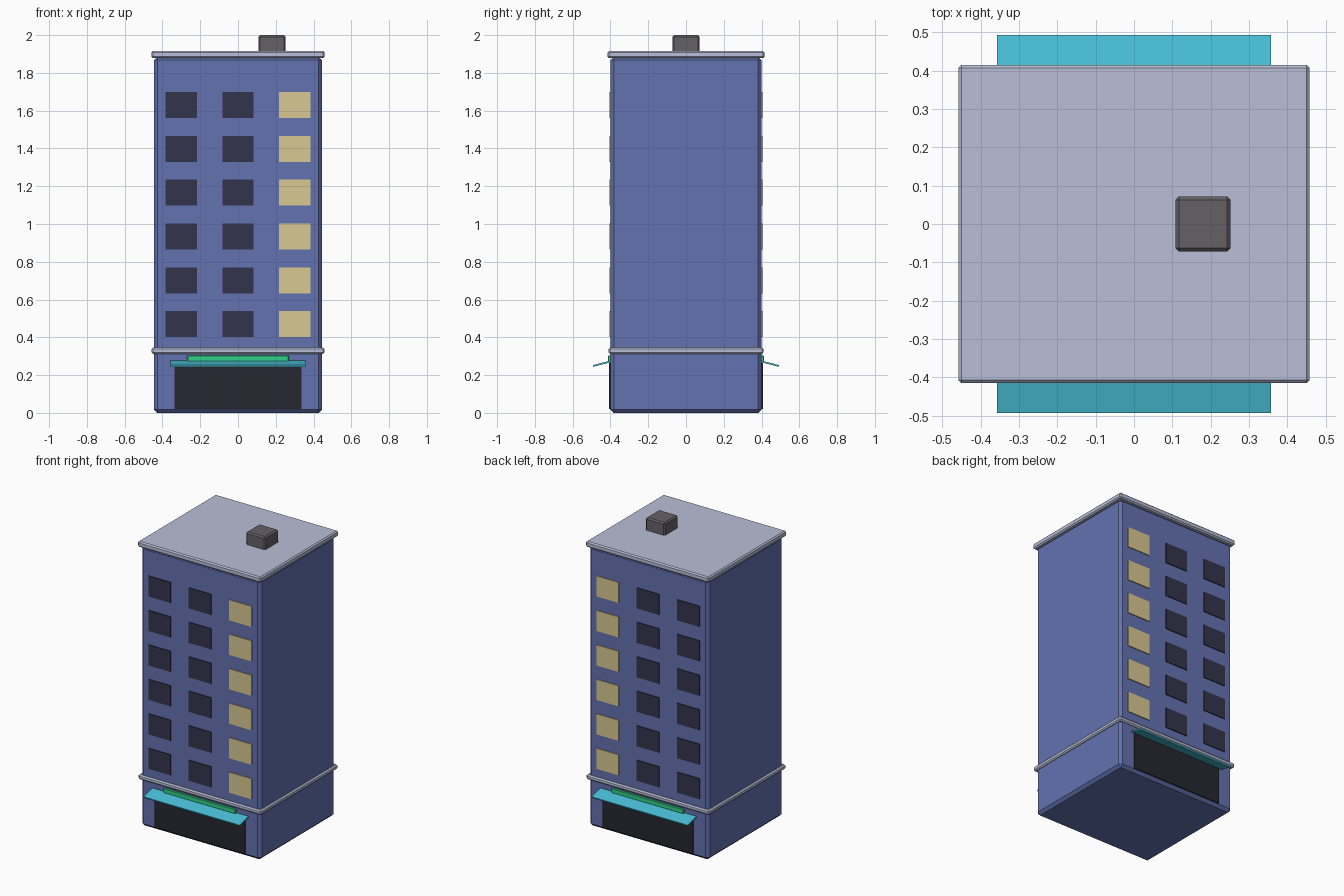
import bpy
import bmesh
from mathutils import Matrix, Vector

cube = bpy.data.objects.get("Cube")
if cube:
    bpy.data.objects.remove(cube, do_unlink=True)


def material(name, r, g, b):
    """Flat material from display values 0-255, stored as linear."""
    def linear(v):
        v /= 255
        return v / 12.92 if v <= 0.04045 else ((v + 0.055) / 1.055) ** 2.4
    colour = (linear(r), linear(g), linear(b), 1)
    mat = bpy.data.materials.new(name)
    mat.use_nodes = True
    mat.diffuse_color = colour
    bsdf = next(n for n in mat.node_tree.nodes if n.type == "BSDF_PRINCIPLED")
    bsdf.inputs["Base Color"].default_value = colour
    return mat


wall_blue = material("wall_blue", 100, 114, 176)
trim_grey = material("trim_grey", 184, 191, 215)
dark_glass = material("dark_glass", 52, 51, 77)
lit_glass = material("lit_glass", 218, 200, 147)
entrance_black = material("entrance_black", 38, 38, 49)
awning_teal = material("awning_teal", 72, 190, 213)
sign_green = material("sign_green", 50, 208, 135)
unit_grey = material("unit_grey", 101, 97, 101)


def box(name, mat, x, y, z, bevel=0, tilt=0, both_sides=False):
    """Box from (low, high) ranges; optionally repeated on the back."""
    size = Vector((x[1] - x[0], y[1] - y[0], z[1] - z[0]))
    centre = Vector((x[0] + x[1], y[0] + y[1], z[0] + z[1])) / 2
    bm = bmesh.new()
    bmesh.ops.create_cube(bm, size=1, matrix=Matrix.Translation(centre)
                          @ Matrix.Rotation(tilt, 4, "X")
                          @ Matrix.Diagonal(size).to_4x4())
    mesh = bpy.data.meshes.new(name)
    bm.to_mesh(mesh)
    bm.free()
    mesh.materials.append(mat)
    obj = bpy.data.objects.new(name, mesh)
    bpy.context.collection.objects.link(obj)
    if bevel:
        mod = obj.modifiers.new("edge_bevel", "BEVEL")
        mod.width = bevel
        mod.segments = 1
    if both_sides:
        mod = obj.modifiers.new("front_to_back", "MIRROR")
        mod.use_axis = (False, True, False)
    return obj


# Main block, floor band and roof
box("building_body", wall_blue, (-0.445, 0.445), (-0.4, 0.4), (0, 1.885), 0.018)
box("floor_band", trim_grey, (-0.457, 0.457), (-0.411, 0.411), (0.313, 0.345), 0.008)
box("roof_slab", trim_grey, (-0.458, 0.458), (-0.415, 0.415), (1.878, 1.916), 0.008)
box("rooftop_unit", unit_grey, (0.108, 0.252), (-0.072, 0.072), (1.9, 2), 0.009)

# Window columns on front and back, with the last column lit
for col, cx in enumerate((-0.3, 0, 0.3)):
    for row in range(6):
        cz = 0.47 + row * 0.232
        box(f"window_{row + 1}_{col + 1}", lit_glass if col == 2 else dark_glass,
            (cx - 0.083, cx + 0.083), (-0.406, -0.398), (cz - 0.069, cz + 0.069),
            both_sides=True)

# Shopfront, awning and sign on front and back
box("entrance", entrance_black, (-0.336, 0.336), (-0.407, -0.398), (0.02, 0.265),
    both_sides=True)
box("awning", awning_teal, (-0.357, 0.357), (-0.493, -0.397), (0.256, 0.265),
    tilt=0.25, both_sides=True)
box("sign_board", sign_green, (-0.269, 0.269), (-0.412, -0.398), (0.272, 0.304),
    bevel=0.003, both_sides=True)
